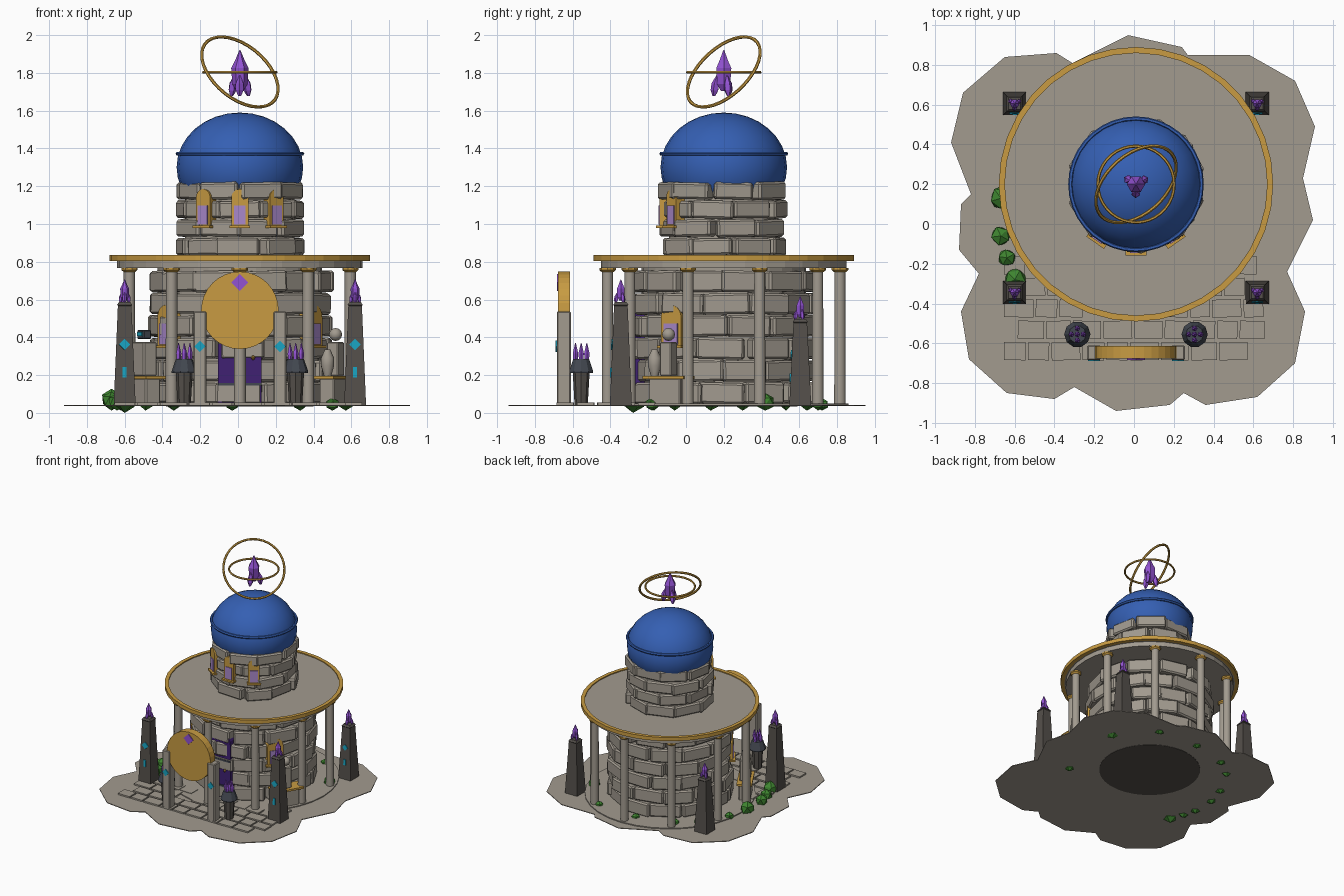
import bpy, bmesh, math, random
from math import sin, cos, pi, radians
from mathutils import Matrix, Vector

random.seed(4)
if "Cube" in bpy.data.objects:
    bpy.data.objects.remove(bpy.data.objects["Cube"])


def material(name, r, g, b):
    m = bpy.data.materials.new(name)
    m.use_nodes = True
    m.diffuse_color = (r, g, b, 1)
    m.node_tree.nodes["Principled BSDF"].inputs["Base Color"].default_value = (r, g, b, 1)
    return m


STONE = material("pale stone", .36, .325, .275)
DARK = material("dark stone", .09, .08, .07)
SLATE = material("slate metal", .055, .063, .08)
GOLD = material("gold", .58, .33, .055)
BLUE = material("dome blue", .035, .115, .45)
PURPLE = material("crystal purple", .29, .085, .65)
DOOR = material("door purple", .05, .015, .17)
GLASS = material("lavender glass", .4, .25, .6)
CYAN = material("cyan glow", .01, .37, .54)
GREEN = material("leaf green", .05, .24, .03)

CX, CY, GROUND = .01, .2, .042      # tower axis and ground height


def place(x, y, z=0, turn=0):
    return Matrix.Translation((x, y, z)) @ Matrix.Rotation(turn, 4, 'Z')


def around(angle, r, z=0):
    """Place on the tower at an angle measured from the front, facing outward."""
    return place(CX + r * sin(angle), CY - r * cos(angle), z, angle)


def finish(name, bm, mat, m=None, smooth=False, bevel=0):
    me = bpy.data.meshes.new(name)
    bmesh.ops.recalc_face_normals(bm, faces=bm.faces)
    bm.to_mesh(me)
    bm.free()
    me.materials.append(mat)
    ob = bpy.data.objects.new(name, me)
    bpy.context.collection.objects.link(ob)
    if m:
        ob.matrix_world = m
    if bevel:
        mod = ob.modifiers.new("bevel", 'BEVEL')
        mod.width, mod.segments = bevel, 1
    if smooth:
        bpy.ops.object.select_all(action='DESELECT')
        ob.select_set(True)
        bpy.context.view_layer.objects.active = ob
        bpy.ops.object.shade_smooth_by_angle(angle=radians(40))
    return ob


def add_box(bm, size, m=Matrix()):
    bmesh.ops.create_cube(bm, size=1, matrix=m @ Matrix.Diagonal((*size, 1)))


def box(name, mat, size, m, bevel=0):
    bm = bmesh.new()
    add_box(bm, size)
    return finish(name, bm, mat, m, bevel=bevel)


def lathe(name, mat, profile, n, m, smooth=False, closed=False, turn=0):
    """Spin (radius, height) points about z; open profiles get end caps."""
    bm = bmesh.new()
    rings = [[bm.verts.new((r * cos(turn + 2 * pi * k / n), r * sin(turn + 2 * pi * k / n), z))
              for k in range(n)] for r, z in profile]
    pairs = list(zip(rings, rings[1:])) + ([(rings[-1], rings[0])] if closed else [])
    for a, b in pairs:
        for k in range(n):
            j = (k + 1) % n
            bm.faces.new((a[k], a[j], b[j], b[k]))
    if not closed:
        bm.faces.new(rings[0])
        bm.faces.new(rings[-1])
    return finish(name, bm, mat, m, smooth)


def prism(name, mat, pts, y0, y1, m, bevel=0):
    """Extrude an x-z outline along y."""
    bm = bmesh.new()
    f = bm.faces.new([bm.verts.new((x, y0, z)) for x, z in pts])
    new = bmesh.ops.extrude_face_region(bm, geom=[f])["geom"]
    bmesh.ops.translate(bm, vec=(0, y1 - y0, 0), verts=[v for v in new if isinstance(v, bmesh.types.BMVert)])
    return finish(name, bm, mat, m, bevel=bevel)


def arch(w, h):
    return [(-w, 0)] + [(-w * cos(pi * k / 10), h - w + w * sin(pi * k / 10)) for k in range(11)] + [(w, 0)]


def diamond(name, mat, s, m):
    prism(name, mat, [(-s, 0), (0, s), (s, 0), (0, -s)], -.004, .004, m)


def torus(name, mat, r, t, m):
    ring = [(r + t * cos(k * pi / 3), t * sin(k * pi / 3)) for k in range(6)]
    lathe(name, mat, ring, 36, m, True, closed=True)


def masonry(name, r, z0, z1, rows, count):
    bm = bmesh.new()
    h = (z1 - z0) / rows
    for row in range(rows):
        for k in range(count):
            a = 2 * pi * (k + .5 * (row % 2) + random.uniform(-.08, .08)) / count
            width = 2 * pi * r / count * random.uniform(.9, 1.02)
            out = r - .04 + random.uniform(-.014, .012)
            tilt = Matrix.Rotation(random.uniform(-.03, .03), 4, 'Y')
            add_box(bm, (width, .08, h * random.uniform(.88, .97)), around(a, out, z0 + h * (row + .5)) @ tilt)
    finish(name, bm, STONE, bevel=.011)


def crystal(name, s, m):
    """Tall shard with three small shards round its foot."""
    shard = [(.018, -.09), (.04, -.055), (.046, .03), (.026, .07), (.003, .125)]
    lathe(name, PURPLE, [(r * s, z * s) for r, z in shard], 6, m)
    for k in range(3):
        lean = m @ Matrix.Rotation(k * 2 * pi / 3 + .5, 4, 'Z') @ Matrix.Translation((.045 * s, 0, -.068 * s))
        small = [(.008, -.05), (.022, -.02), (.022, .015), (.003, .06)]
        lathe(name + "_shard", PURPLE, [(r * s, z * s) for r, z in small], 5,
              lean @ Matrix.Rotation(-.15, 4, 'Y'))


def window(name, angle, r, z, w, h):
    m = around(angle, r, z)
    prism(name + "_frame", GOLD, arch(w, h), -.012, .06, m)
    box(name + "_glass", GLASS, (w * 1.35, .008, h * .5), m @ Matrix.Translation((0, -.014, h * .31)))
    box(name + "_sill", GOLD, (w * 2.4, .05, .014), m @ Matrix.Translation((0, -.006, 0)))


# Ground with a scalloped outline
outline = [(-.03, .95), (.24, .89), (.27, .85), (.58, .85), (.81, .72), (.91, .49), (.85, .23), (.9, .02),
           (.77, -.24), (.86, -.44), (.81, -.7), (.62, -.87), (.36, -.91), (.25, -.85), (.18, -.91),
           (-.09, -.94), (-.3, -.82), (-.4, -.88), (-.64, -.85), (-.83, -.68), (-.87, -.44), (-.78, -.25),
           (-.88, -.13), (-.87, .1), (-.82, .15), (-.92, .41), (-.86, .66), (-.65, .84), (-.39, .86), (-.31, .81)]
prism("ground", STONE, [(x, -y) for x, y in outline], GROUND - .006, GROUND,
      Matrix.Rotation(pi / 2, 4, 'X'))
axis = place(CX, CY)
lathe("foundation", DARK, [(.39, .034), (.39, .04)], 32, axis)
lathe("terrace", STONE, [(.66, GROUND - .002), (.66, GROUND + .008)], 32, axis)

# Paving in front
bm = bmesh.new()
for row in range(6):
    x = -.66 + .07 * (row % 2)
    while x < .56:
        w = random.uniform(.11, .16)
        if random.random() < .88 and (row < 4 or abs(x + w / 2) > .5):
            add_box(bm, (w - .012, .09, .014), place(x + w / 2, -.64 + .108 * row, GROUND + .005,
                                                     random.uniform(-.04, .04)))
        x += w
finish("paving", bm, STONE)

# Hall, roof and drum
lathe("hall_core", STONE, [(.435, GROUND), (.435, .77)], 32, axis)
masonry("hall_bricks", .475, .045, .755, 6, 12)
lathe("roof_slab", STONE, [(.65, .767), (.65, .805), (.67, .806), (.67, .828)], 36, axis)
lathe("roof_rim", GOLD, [(.66, .805), (.69, .805), (.69, .836), (.66, .836)], 36, axis, closed=True)
lathe("drum_core", STONE, [(.29, .82), (.29, 1.2)], 24, axis)
masonry("drum_bricks", .325, .83, 1.225, 4, 9)

# Columns
for k in range(10):
    m = around(k * pi / 5, .615)
    lathe("column", STONE, [(.032, GROUND), (.03, .755)], 10, m, True)
    lathe("column_capital", GOLD, [(.031, .745), (.044, .756), (.044, .768)], 8, m)

# Dome
bm = bmesh.new()
bmesh.ops.create_uvsphere(bm, u_segments=24, v_segments=16, radius=1,
                          matrix=Matrix.Diagonal((.335, .335, .29, 1)))
finish("dome", bm, BLUE, place(CX, CY, 1.3), True)
torus("dome_band", BLUE, .33, .011, place(CX, CY, 1.372))

# Floating crystal and its rings
crystal("top_crystal", 1, place(CX, CY, 1.795))
torus("level_ring", GOLD, .192, .008, place(CX, CY, 1.803))
tilt = Vector((0, 0, 1)).rotation_difference(Vector((.52, -.58, .62))).to_matrix().to_4x4()
torus("tilted_ring", GOLD, .237, .009, place(CX, CY, 1.805) @ tilt)

# Windows and door
for a in (-35, 0, 35):
    window("drum_window", radians(a), .328, .985, .045, .2)
for a in (-55, 55):
    window("hall_window", radians(a), .475, .35, .065, .22)
m = around(0, .48, GROUND + .01)
prism("door", DOOR, arch(.115, .57), 0, .06, m)
for z in (.1, .32):
    box("door_band", SLATE, (.23, .008, .014), m @ Matrix.Translation((0, -.003, z)))
lathe("door_knob", GOLD, [(.004, -.012), (.012, 0), (.004, .012)], 8, m @ Matrix.Translation((.07, -.012, .24)))

# Round sign on two posts
disc = [(.205 * cos(k * pi / 16), .205 * sin(k * pi / 16)) for k in range(32)]
prism("sign_disc", GOLD, disc, -.677, -.614, place(CX, 0, .543))
diamond("sign_diamond", PURPLE, .045, place(CX, -.68, .69))
for s in (-1, 1):
    x = CX + s * .212
    box("sign_post", STONE, (.068, .074, .495), place(x, -.647, .29), .006)
    diamond("post_diamond", CYAN, .03, place(x, -.686, .352))

# Obelisks, with shorter ones behind
for s in (-1, 1):
    for y, h in ((-.345, .545), (.605, .455)):
        x, q = CX + s * .61, math.sqrt(2)
        k = h / .545
        m = place(x, y, GROUND)
        lathe("obelisk", DARK, [(.058 * q, 0), (.036 * q, h - .02), (.04 * q, h - .015), (.03 * q, h)],
              4, m, turn=pi / 4)
        lean = Matrix.Rotation(-.042, 4, 'X')
        diamond("obelisk_diamond", CYAN, .03 * k, m @ Matrix.Translation((0, -.047, .32 * k)) @ lean)
        box("obelisk_rune", CYAN, (.022, .008, .055 * k),
            m @ Matrix.Translation((0, -.053, .172 * k)) @ lean)
        crystal("obelisk_crystal", .52, place(x, y, GROUND + h + .055))

# Braziers
for s in (-1, 1):
    m = place(CX + s * .295, -.555)
    lathe("brazier_stand", DARK, [(.035, GROUND), (.045, .22)], 8, m)
    lathe("brazier_hood", SLATE, [(.066, .212), (.066, .222), (.044, .285)], 10, m)
    for k in range(5):
        r = .03 if k else 0
        f = m @ Matrix.Translation((r * cos(k * pi / 2), r * sin(k * pi / 2), .28))
        lathe("brazier_flame", PURPLE, [(.012, 0), (.015, .035), (.002, .09)], 5, f)

# Side tables with their displays
for s in (-1, 1):
    m = around(s * radians(60), .585)
    lift = lambda z, x=0: m @ Matrix.Translation((x, 0, z))
    box("side_table", STONE, (.19, .09, .14), lift(.112), .006)
    box("side_table_top", GOLD, (.25, .12, .016), lift(.188))
    if s > 0:
        box("bust_plinth", STONE, (.07, .07, .18), lift(.285), .006)
        lathe("bust_head", STONE, [(.034 * sin(pi * (k + .1) / 8.2), -.034 * cos(pi * (k + .1) / 8.2))
                                   for k in range(9)], 12, lift(.415), True)
        lathe("vase", STONE, [(.02, .196), (.036, .25), (.036, .29), (.015, .335)], 10, lift(0, -.085), True)
    else:
        box("display_plinth", STONE, (.13, .08, .18), lift(.285), .006)
        box("display_slab", SLATE, (.07, .05, .05), lift(.415), .006)
        box("display_screen", CYAN, (.05, .008, .022), lift(.418) @ Matrix.Translation((0, -.026, 0)))

# Bushes round the terrace
spots = [(.57, .42, .05), (-.03, .72, .035), (-.34, .64, .04), (-.49, .53, .04), (-.62, .3, .04), (-.67, .13, .058),
         (-.67, -.06, .052), (-.64, -.17, .045), (-.6, -.28, .06), (.33, .7, .035), (.5, -.18, .035)]
for x, y, r in spots:
    bm = bmesh.new()
    bmesh.ops.create_icosphere(bm, subdivisions=1, radius=r)
    for v in bm.verts:
        v.co *= random.uniform(.9, 1.1)
    low = min(v.co.z for v in bm.verts)
    finish("bush", bm, GREEN, place(x, y, (0 if r == .06 else .012) - low, random.uniform(0, 3)))
